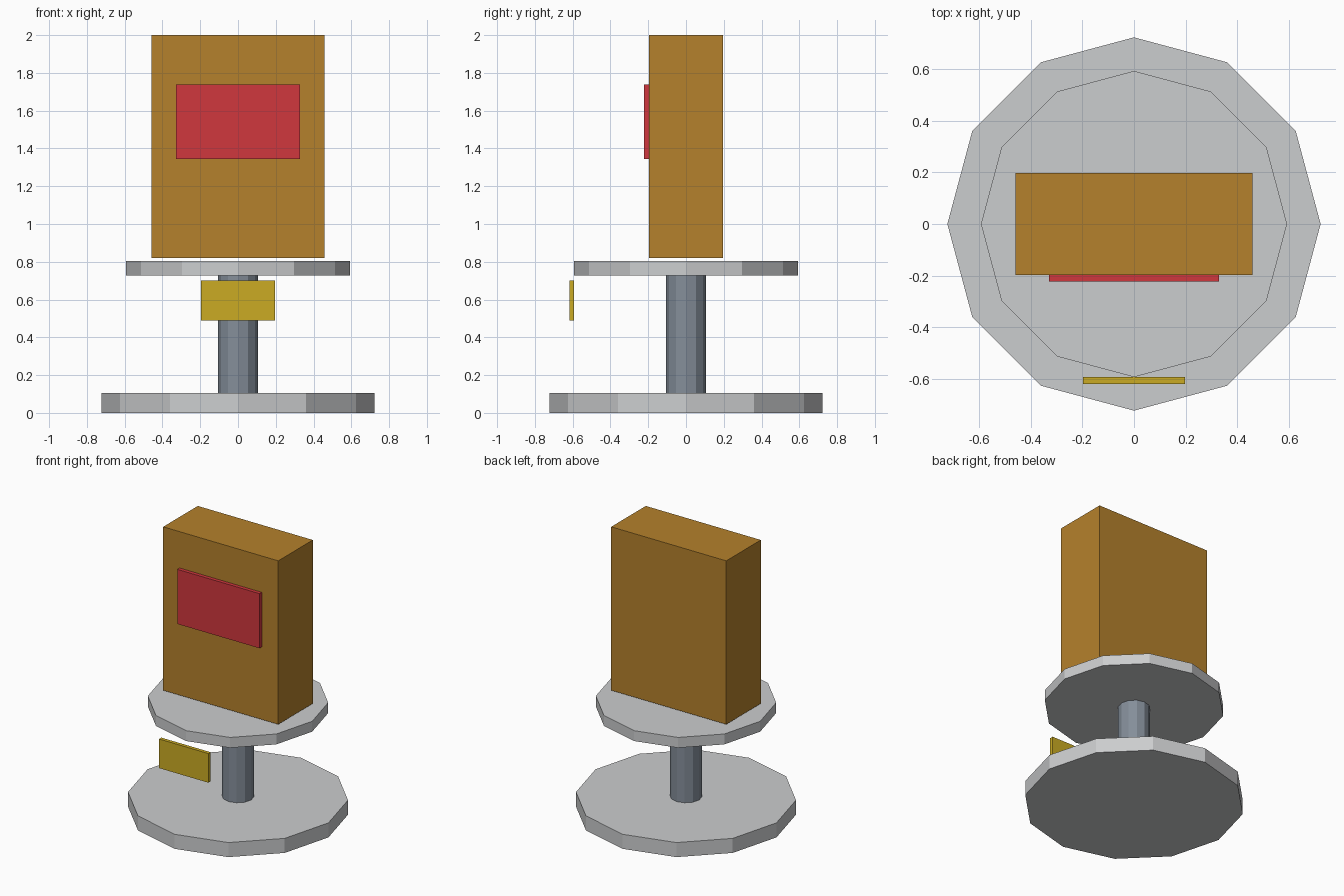
import bpy

cube = bpy.data.objects.get("Cube")
if cube:
    bpy.data.objects.remove(cube, do_unlink=True)


def make_material(name, colour):
    mat = bpy.data.materials.new(name)
    mat.use_nodes = True
    rgba = (*colour, 1.0)
    mat.diffuse_color = rgba
    mat.node_tree.nodes["Principled BSDF"].inputs["Base Color"].default_value = rgba
    return mat


def disc(name, radius, bottom, top, mat):
    """Upright twelve-sided cylinder between two heights."""
    bpy.ops.mesh.primitive_cylinder_add(
        vertices=12, radius=radius, depth=top - bottom,
        location=(0, 0, (bottom + top) / 2))
    obj = bpy.context.object
    obj.name = name
    obj.data.materials.append(mat)
    return obj


def box(name, size, centre, mat):
    """Axis-aligned box with its size applied to the mesh."""
    bpy.ops.mesh.primitive_cube_add(size=1, location=centre)
    obj = bpy.context.object
    obj.name = name
    obj.scale = size
    bpy.ops.object.transform_apply(location=False, rotation=False, scale=True)
    obj.data.materials.append(mat)
    return obj


light_grey = make_material("light grey", (0.60, 0.61, 0.62))
steel = make_material("steel blue grey", (0.23, 0.27, 0.32))
ochre = make_material("ochre", (0.46, 0.22, 0.025))
red = make_material("red", (0.63, 0.038, 0.048))
yellow = make_material("yellow", (0.60, 0.41, 0.017))

# Stand
disc("base", 0.722, 0, 0.105, light_grey)
disc("post", 0.105, 0.105, 0.728, steel)
disc("platform", 0.592, 0.728, 0.803, light_grey)

# Carton and its front label
box("carton", (0.918, 0.394, 1.18), (0, 0, 1.41), ochre)
box("front_label", (0.656, 0.026, 0.394), (0, -0.21, 1.541), red)

# Tag hanging at the front of the platform
box("price_tag", (0.394, 0.026, 0.21), (0, -0.605, 0.595), yellow)
